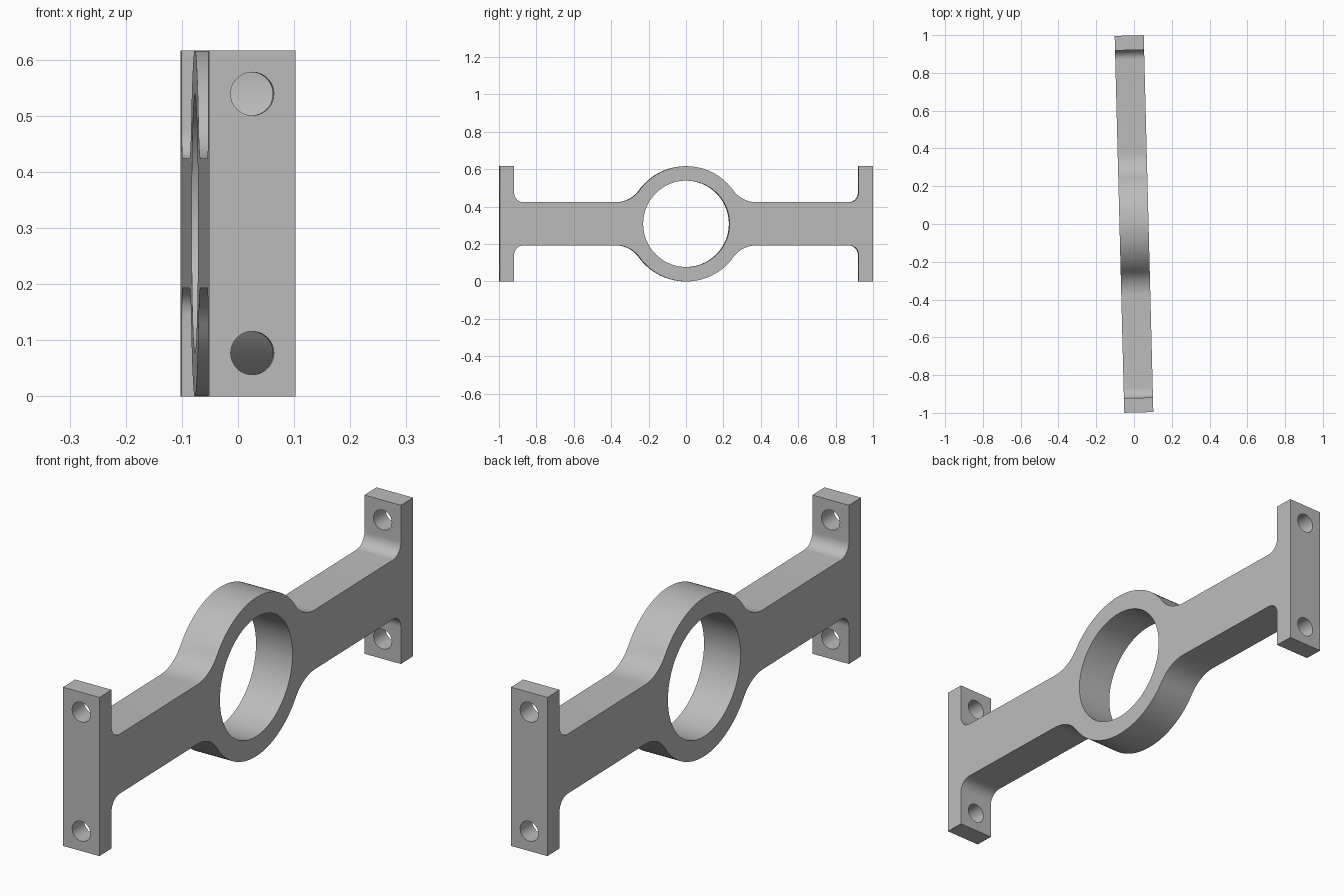
import bpy, bmesh
from math import sin, cos, pi, atan2, sqrt, radians
from mathutils import Matrix

cube = bpy.data.objects.get("Cube")
if cube:
    bpy.data.objects.remove(cube, do_unlink=True)

U = 0.077                # base module: flange thickness
WIDTH = 2 * U            # depth of the plate
END = 0.998              # half length
HALF = 4 * U             # half height, also ring outer radius
BAR = 1.5 * U            # half height of the arms
BLEND = 2 * U            # fillet between ring and arm
FILLET = 0.05            # fillet between arm and flange

steel = bpy.data.materials.new("grey metal")
steel.use_nodes = True
grey = (0.5, 0.5, 0.5, 1)
steel.diffuse_color = grey
steel.node_tree.nodes["Principled BSDF"].inputs["Base Color"].default_value = grey


def arc(cy, cz, r, a0, a1, n):
    return [(cy + r * cos(a0 + (a1 - a0) * i / n),
             cz + r * sin(a0 + (a1 - a0) * i / n)) for i in range(n + 1)]


def cylinder(name, radius, depth, matrix, segments):
    bm = bmesh.new()
    bmesh.ops.create_cone(bm, cap_ends=True, segments=segments, radius1=radius,
                          radius2=radius, depth=depth, matrix=matrix)
    mesh = bpy.data.meshes.new(name)
    bm.to_mesh(mesh)
    bm.free()
    obj = bpy.data.objects.new(name, mesh)
    bpy.context.collection.objects.link(obj)
    obj.hide_render = True
    return obj


# Quarter outline from the ring top to the flange end, then mirrored
blend_y = sqrt((HALF + BLEND) ** 2 - (BAR + BLEND) ** 2)
tangent = atan2(BAR + BLEND, blend_y)
inner = END - U
quarter = arc(0, 0, HALF, pi / 2, tangent, 24)
quarter += arc(blend_y, BAR + BLEND, BLEND, tangent + pi, 1.5 * pi, 16)
quarter += arc(inner - FILLET, BAR + FILLET, FILLET, -pi / 2, 0, 12)
quarter += [(inner, HALF), (END, HALF)]
right = quarter + [(y, -z) for y, z in reversed(quarter)]
outline = right + [(-y, z) for y, z in reversed(right[1:-1])]

# Bracket body
bm = bmesh.new()
face = bm.faces.new([bm.verts.new((-WIDTH / 2, y, z)) for y, z in outline])
extruded = bmesh.ops.extrude_face_region(bm, geom=[face])
bmesh.ops.translate(bm, vec=(WIDTH, 0, 0),
                    verts=[v for v in extruded["geom"] if isinstance(v, bmesh.types.BMVert)])
bmesh.ops.recalc_face_normals(bm, faces=bm.faces)
mesh = bpy.data.meshes.new("bracket")
bm.to_mesh(mesh)
bm.free()
mesh.materials.append(steel)
bracket = bpy.data.objects.new("bracket", mesh)
bpy.context.collection.objects.link(bracket)

# Central bore and four bolt holes
cutters = [cylinder("bore_cutter", 3 * U, 1, Matrix.Rotation(pi / 2, 4, 'Y'), 96)]
for sy in (-1, 1):
    for sz in (-1, 1):
        place = Matrix.Translation((0, sy * (END - U / 2), sz * 3 * U))
        cutters.append(cylinder("bolt_hole_cutter", U / 2, 2 * U,
                                place @ Matrix.Rotation(pi / 2, 4, 'X'), 48))

bpy.context.view_layer.objects.active = bracket
for cutter in cutters:
    mod = bracket.modifiers.new("hole", 'BOOLEAN')
    mod.operation = 'DIFFERENCE'
    mod.solver = 'EXACT'
    mod.object = cutter
    bpy.ops.object.modifier_apply(modifier=mod.name)
    bpy.data.objects.remove(cutter, do_unlink=True)

# Stand on the ground with a slight turn, smooth the curved walls
bracket.data.transform(Matrix.Translation((0, 0, HALF)) @ Matrix.Rotation(radians(1.46), 4, 'Z'))
bpy.ops.object.select_all(action='DESELECT')
bracket.select_set(True)
bpy.ops.object.shade_smooth_by_angle(angle=radians(30))
